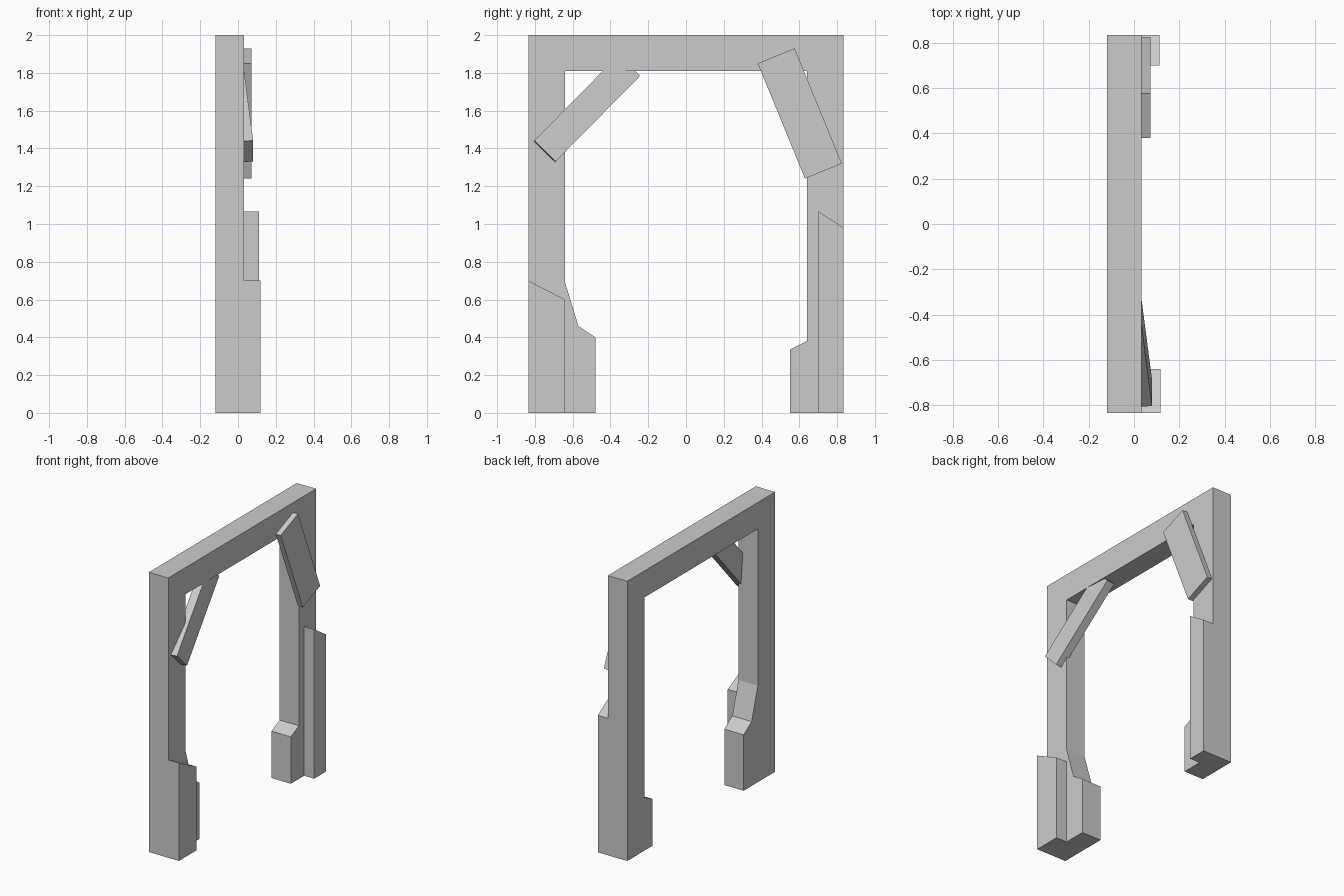
import bpy, bmesh
from mathutils import Vector

if "Cube" in bpy.data.objects:
    bpy.data.objects.remove(bpy.data.objects["Cube"])


def prism(name, points, offset):
    """Solid made by sweeping a flat polygon along an offset vector."""
    bm = bmesh.new()
    face = bm.faces.new([bm.verts.new(p) for p in points])
    new = bmesh.ops.extrude_face_region(bm, geom=[face])["geom"]
    bmesh.ops.translate(bm, vec=offset,
                        verts=[g for g in new if isinstance(g, bmesh.types.BMVert)])
    bmesh.ops.recalc_face_normals(bm, faces=bm.faces)
    mesh = bpy.data.meshes.new(name)
    bm.to_mesh(mesh)
    bm.free()
    obj = bpy.data.objects.new(name, mesh)
    bpy.context.collection.objects.link(obj)
    return obj


def slab(name, profile, x0, x1):
    """Side (y, z) profile given thickness along x."""
    return prism(name, [(x0, y, z) for y, z in profile], Vector((x1 - x0, 0, 0)))


BACK, FRONT = -0.12, 0.033

# Door frame: posts, lintel and the widened feet in one outline
slab("door_frame", [
    (-0.835, 0), (-0.48, 0), (-0.48, 0.40), (-0.57, 0.46), (-0.64, 0.69),
    (-0.64, 1.81), (0.64, 1.81), (0.64, 0.38), (0.55, 0.335), (0.55, 0),
    (0.835, 0), (0.835, 2), (-0.835, 2)], BACK, FRONT)

# Slant-topped planks on the front of the posts
slab("left_post_plank", [(-0.835, 0), (-0.64, 0), (-0.64, 0.60), (-0.835, 0.70)], FRONT, 0.118)
slab("right_post_plank", [(0.70, 0), (0.835, 0), (0.835, 0.98), (0.70, 1.067)], FRONT, 0.112)

# Flat corner board nailed over the right corner
slab("right_corner_board", [(0.38, 1.85), (0.575, 1.93), (0.825, 1.32), (0.63, 1.24)], FRONT, 0.072)

# Leaning corner brace that sinks into the lintel at its top
along = Vector((-0.047, 0.36, 0.365)).normalized()
across = Vector((0, 0.113, -0.111))
depth = along.cross(across).normalized() * 0.06
if depth.x > 0:
    depth.negate()
corner = Vector((0.08, -0.803, 1.442))
length = along * 0.64
prism("left_corner_brace",
      [corner, corner + across, corner + across + length, corner + length], depth)
